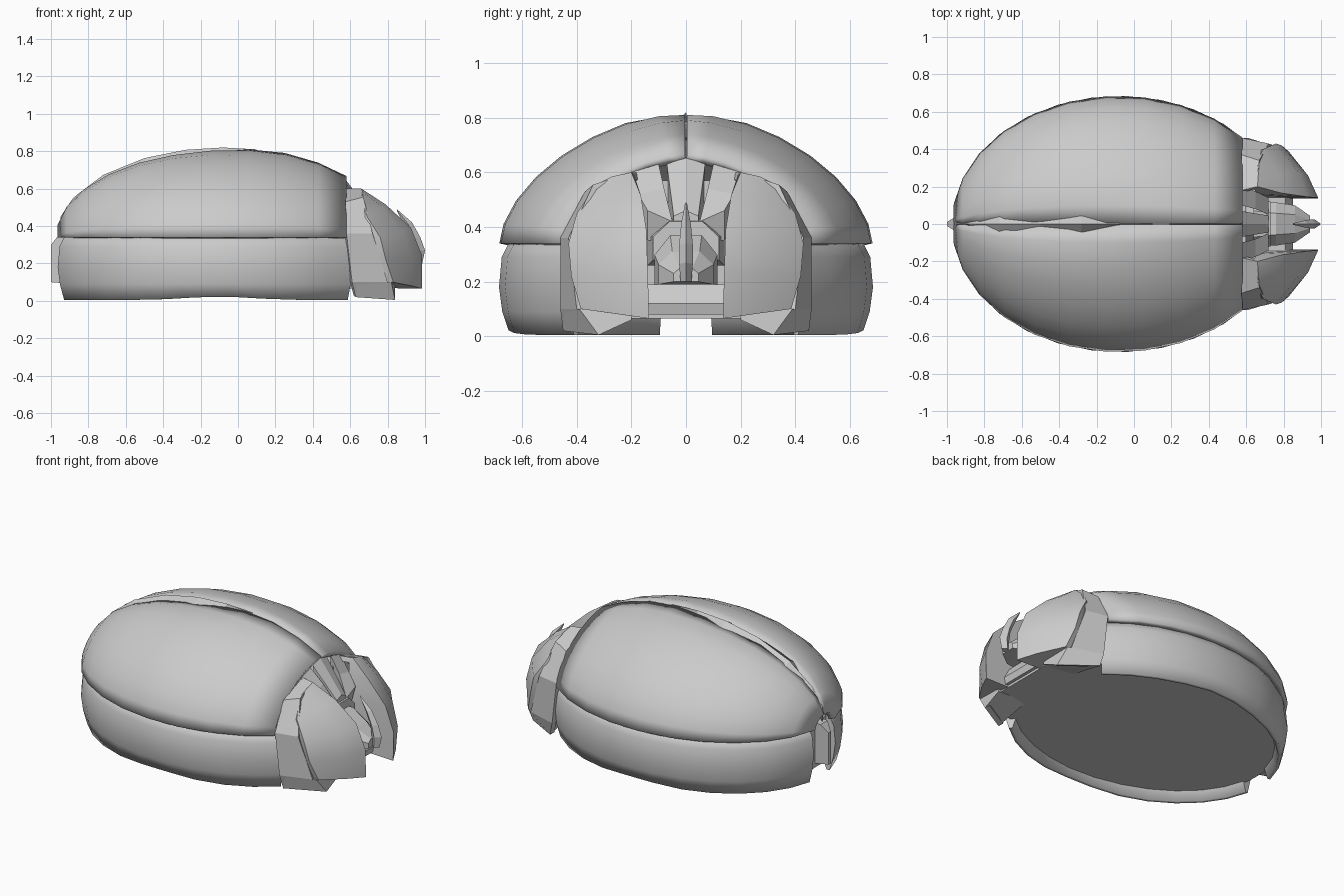
import bpy, bmesh, math
from mathutils import Vector

if "Cube" in bpy.data.objects:
    bpy.data.objects.remove(bpy.data.objects["Cube"])

CX, A, B, H, RIM = -0.08, 0.895, 0.685, 0.485, 0.34   # plan ellipse and dome height


def finish(name, bm, mirror=False, thick=0.0, smooth=None):
    me = bpy.data.meshes.new(name)
    bm.to_mesh(me)
    bm.free()
    ob = bpy.data.objects.new(name, me)
    bpy.context.collection.objects.link(ob)
    if thick:
        m = ob.modifiers.new("thickness", 'SOLIDIFY')
        m.thickness, m.offset = thick, -1
    if mirror:
        m = ob.modifiers.new("mirror", 'MIRROR')
        m.use_axis = (False, True, False)
        m.use_mirror_merge = False
    if smooth:
        bpy.ops.object.select_all(action='DESELECT')
        bpy.context.view_layer.objects.active = ob
        ob.select_set(True)
        bpy.ops.object.shade_smooth_by_angle(angle=math.radians(smooth))
    return ob


def sheet(name, rows, mirror=True, thick=0.0, smooth=None):
    """Open grid of quads, normals turned away from the body centre."""
    bm = bmesh.new()
    v = [[bm.verts.new(p) for p in r] for r in rows]
    for a, b in zip(v, v[1:]):
        for i in range(len(a) - 1):
            bm.faces.new((a[i], a[i + 1], b[i + 1], b[i]))
    bmesh.ops.recalc_face_normals(bm, faces=bm.faces)
    core = Vector((0, 0, 0.2))
    if sum((f.calc_center_median() - core).dot(f.normal) * f.calc_area() for f in bm.faces) < 0:
        bmesh.ops.reverse_faces(bm, faces=bm.faces)
    return finish(name, bm, mirror, thick, smooth)


def loft(name, rings, mirror=False, smooth=None):
    """Closed solid through rings with equal point counts."""
    bm = bmesh.new()
    v = [[bm.verts.new(p) for p in r] for r in rings]
    n = len(v[0])
    for a, b in zip(v, v[1:]):
        for i in range(n):
            j = (i + 1) % n
            bm.faces.new((a[i], a[j], b[j], b[i]))
    bm.faces.new(v[0])
    bm.faces.new(v[-1])
    bmesh.ops.recalc_face_normals(bm, faces=bm.faces)
    return finish(name, bm, mirror, 0, smooth)


def arc(a0, a1, n):
    return [math.radians(a0 + (a1 - a0) * i / n) for i in range(n + 1)]


# Domed wing covers, dipping toward the rear seam, softly shaded over their rims
rows = []
for a in arc(8, 137.5, 10):
    s, x = math.sin(a), CX - A * math.cos(a)
    dip = 0.04 * max(0, min(1, (0.15 - x) / 0.4)) * s
    row = []
    for q in arc(0, 90, 8):
        t = math.sin(q) ** (2 / 1.7)
        u = max(0, math.cos(q)) ** (2 / 1.7)
        row.append((x, max(.004, B * s * t), RIM + H * s * u - dip * max(0, 1 - t / 0.35) ** 2))
    rows.append(row)
sheet("wing_cover", rows, thick=0.035, smooth=110)

# Raised spine along the seam, widening twice
rings = []
for x, w in [(-0.95, .012), (-0.88, .015), (-0.72, .06), (-0.5, .012),
             (-0.28, .045), (-0.08, .006), (0.1, .003)]:
    s = math.sqrt(1 - ((x - CX) / A) ** 2)
    z = RIM + H * s - .005
    rings.append([(x, 0, z), (x, w, z - 0.03), (x, 0, z - 0.1), (x, -w, z - 0.03)])
loft("seam_spine", rings)

# Bulging side skirts following the plan ellipse
profile = [(-.1, .35), (-.04, .35), (-.01, .29), (0, .18), (-.012, .09), (-.035, .005),
           (-.055, .005), (-.09, .12)]
rings = []
for a in arc(9, 140.5, 11):
    c, s = -math.cos(a), math.sin(a)
    n = Vector((c / A, s / B)).normalized()
    lift = 0.018 * math.exp(-((c * A + .02) / .25) ** 2)
    rings.append([(CX + A * c + n.x * d, max(.03, B * s + n.y * d), z + (lift if z < .05 else 0))
                  for d, z in profile])
loft("side_skirt", rings, mirror=True, smooth=80)

# Inner hull closing the underside
half = [(CX - .84 * math.cos(a), .62 * math.sin(a)) for a in arc(6, 135, 12)]
plan = half + [(.82, .3)]
plan += [(x, -y) for x, y in reversed(plan)]
loft("belly_plate", [[(x, y, .065) for x, y in plan], [(x, y, .1) for x, y in plan]])
core = half + [(x, -y) for x, y in reversed(half)]
loft("inner_hull", [[(x, y, .09) for x, y in core], [(x, y, .35) for x, y in core]])

# Tail fin
loft("tail_fin", [[(-1, y * .3, .1), (-1, y * .3, .3), (-.96, y, .35), (-.88, y, .36),
                   (-.88, y, .09)] for y in (-.035, .035)])

# Collar behind the face
back = [(.575, .18, .6), (.575, .37, .53), (.58, .46, .36), (.61, .46, .1), (.63, .45, .02)]
front = [(.66, .2, .6), (.67, .34, .555), (.72, .43, .36), (.8, .4, .1), (.84, .32, .005)]
sheet("face_collar", [back, front], thick=.03)
loft("collar_foot", [[(.63, .45, .02), (.84, .32, .005), (.84, .2, .06), (.63, .2, .07)],
                     [(.61, .45, .1), (.82, .39, .1), (.84, .2, .1), (.63, .2, .1)]], mirror=True)

# Rounded cheek shields
cheek = [
    [(.64, .19, .59), (.66, .2, .6), (.665, .27, .585), (.66, .33, .555), (.64, .33, .54)],
    [(.66, .16, .48), (.79, .165, .515), (.775, .27, .5), (.69, .4, .45), (.67, .39, .44)],
    [(.68, .15, .36), (.925, .145, .39), (.885, .27, .365), (.76, .43, .34), (.71, .41, .32)],
    [(.7, .14, .22), (.985, .14, .24), (.93, .26, .22), (.79, .42, .22), (.74, .4, .2)],
    [(.72, .14, .07), (.985, .135, .065), (.93, .24, .08), (.83, .385, .1), (.76, .38, .1)]]
loft("cheek_shield", cheek, mirror=True, smooth=55)

# Brow: central hood and flanking slats
loft("brow_hood", [[(.57, -.07, .63), (.57, 0, .655), (.57, .07, .63), (.57, .07, .4), (.57, -.07, .4)],
                   [(.72, -.045, .44), (.72, 0, .46), (.72, .045, .44), (.72, .045, .3), (.72, -.045, .3)]])
loft("brow_slat", [[(.575, .1, .63), (.575, .2, .6), (.575, .2, .45), (.575, .1, .45)],
                   [(.65, .08, .54), (.65, .175, .52), (.65, .175, .4), (.65, .08, .4)],
                   [(.72, .05, .42), (.72, .14, .46), (.69, .14, .35), (.69, .05, .35)]], mirror=True)

# Back wall of the face, muzzle, chin and nose blade
loft("face_wall", [[(x, -.4, .08), (x, -.4, .4), (x, -.2, .57), (x, .2, .57), (x, .4, .4), (x, .4, .08)]
                   for x in (.55, .6)])


def muzzle(x, w, top, low):
    return [(x, -w, low), (x, -w, low + (top - low) * .6), (x, -w * .5, top),
            (x, w * .5, top), (x, w, low + (top - low) * .6), (x, w, low)]


loft("muzzle", [muzzle(.6, .115, .37, .19), muzzle(.76, .115, .37, .19),
                muzzle(.86, .1, .31, .19), muzzle(.94, .045, .25, .2)])
loft("muzzle_arch", [muzzle(.64, .14, .44, .26), muzzle(.73, .12, .42, .28)])
loft("chin", [[(.6, y, .08), (.84, y, .08), (.85, y, .12), (.81, y, .19), (.6, y, .19)]
              for y in (-.15, .15)])
outer = [(.85, .49), (.93, .42), (.975, .34), (1.0, .27), (.985, .2)]
inner = [(.85, .48), (.89, .4), (.92, .33), (.93, .26), (.93, .2)]
loft("nose_blade", [[(o[0], 0, o[1]), ((o[0] + i[0]) / 2, w, (o[1] + i[1]) / 2), (i[0], 0, i[1]),
                     ((o[0] + i[0]) / 2, -w, (o[1] + i[1]) / 2)]
                    for o, i, w in zip(outer, inner, (.004, .018, .025, .025, .02))])
